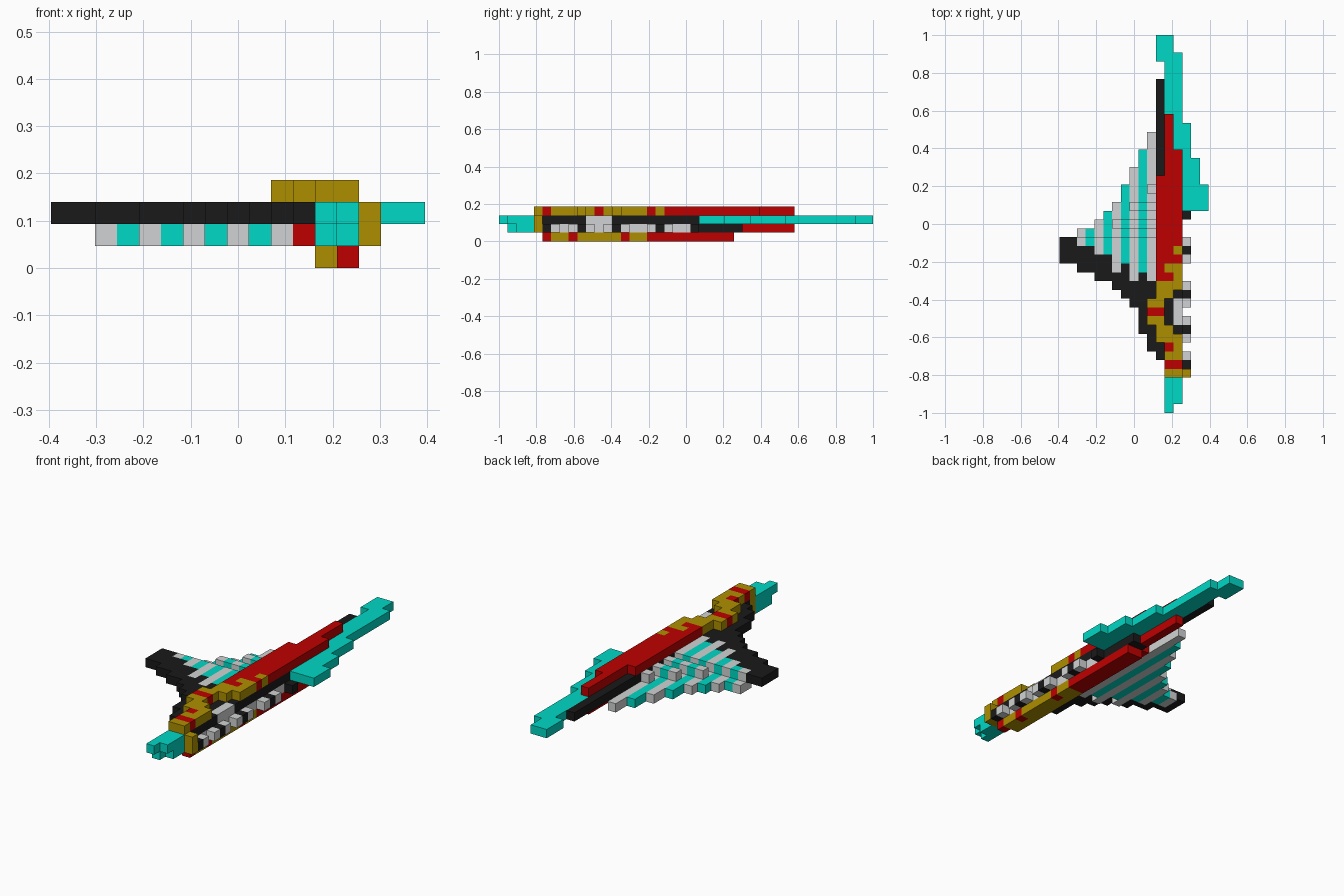
import bpy, bmesh
from mathutils import Vector

if "Cube" in bpy.data.objects:
    bpy.data.objects.remove(bpy.data.objects["Cube"], do_unlink=True)

U = 2 / 43          # block size: the model is 17 x 43 x 4 blocks
COLOURS = {
    "teal": (0.0, 0.69, 0.56), "gold": (0.42, 0.275, 0.0),
    "red": (0.52, 0.0, 0.0), "black": (0.01, 0.01, 0.01),
    "grey": (0.64, 0.65, 0.655),
}
mats = {}
for name, rgb in COLOURS.items():
    m = bpy.data.materials.new(name)
    m.use_nodes = True
    m.diffuse_color = (*rgb, 1)
    bsdf = m.node_tree.nodes["Principled BSDF"]
    bsdf.inputs["Base Color"].default_value = (*rgb, 1)
    bsdf.inputs["Roughness"].default_value = 0.8
    mats[name] = m

cells = {}          # (column, row, layer) -> (part, colour)


def fill(part, colour, cols, rows, layers):
    """Fill an inclusive range of blocks; later fills replace earlier ones."""
    for c in range(cols[0], cols[1] + 1):
        for r in range(rows[0], rows[1] + 1):
            for k in range(layers[0], layers[1] + 1):
                cells[c, r, k] = (part, colour)


# Dark core running through the middle
fill("core", "black", (11, 11), (6, 37), (2, 2))
fill("core", "black", (12, 13), (5, 22), (1, 2))
fill("core", "black", (12, 13), (23, 27), (1, 1))

# Side wing: black leading edge, first row and last row per column
lead = [(17, 19), (17, 19), (16, 18), (16, 18), (15, 17), (15, 17),
        (14, 15), (13, 16), (12, 14), (9, 15), (7, 14)]
for c, span in enumerate(lead):
    fill("wing_edge", "black", (c, c), span, (2, 2))

# Striped feathers: long lower layer, shorter upper layer with crosswise ribs
ribs = {21: 6, 23: 8, 25: 10}       # row -> outermost column
for i, end in enumerate([20, 20, 21, 22, 23, 25, 27, 29, 31]):
    c = i + 2
    start = lead[c][1] + 1
    colour = "teal" if c % 2 else "grey"
    fill("wing_feathers", colour, (c, c), (start, end), (1, 1))
    fill("wing_feathers", colour, (c, c), (start, 19), (2, 2))
    for row, outer in ribs.items():
        if c >= outer:
            fill("wing_feathers", colour, (c, c), (row, row), (2, 2))

# Lower red flank beside the feathers
fill("flank", "red", (11, 11), (15, 26), (1, 1))
fill("flank", "red", (12, 12), (28, 33), (1, 1))

# Tail blade and its side fin, (column, first row, last row)
for c, r0, r1 in [(11, 40, 42), (12, 23, 42), (13, 23, 40),
                  (14, 23, 32), (15, 23, 28), (16, 23, 25)]:
    fill("tail_blade", "teal", (c, c), (r0, r1), (2, 2))

# Stepped nose tip, (column, layer, first row)
for c, k, r0 in [(12, 2, 0), (13, 2, 1), (12, 1, 1), (13, 1, 2)]:
    fill("nose_tip", "teal", (c, c), (r0, 3), (k, k))

# Gold collar behind the nose
fill("collar", "gold", (12, 14), (4, 4), (1, 2))
fill("collar", "gold", (12, 13), (4, 4), (3, 3))

# Upper ridge: red rear
for c, end in [(11, 26), (12, 33), (13, 29)]:
    fill("upper_ridge", "red", (c, c), (15, end), (3, 3))
# Upper ridge: gold front winding around the side opening
for c0, c1, r0, r1 in [(11, 12, 13, 14), (13, 13, 14, 16), (12, 12, 16, 16),
                       (13, 13, 18, 18), (10, 11, 10, 12), (11, 12, 8, 9),
                       (12, 13, 6, 8)]:
    fill("upper_ridge", "gold", (c0, c1), (r0, r1), (3, 3))
# Red bands on the ridge
fill("upper_ridge", "red", (10, 11), (11, 11), (3, 3))
fill("upper_ridge", "red", (12, 12), (7, 7), (3, 3))
fill("upper_ridge", "red", (12, 13), (5, 5), (3, 3))

# Keel: gold front with red bands, red rear
fill("keel", "gold", (12, 13), (6, 16), (0, 0))
fill("keel", "red", (12, 13), (17, 26), (0, 0))
for r in (5, 8, 14):
    fill("keel", "red", (13, 13), (r, r), (0, 0))

# Grey machinery set in the side
fill("side_inlay", "grey", (13, 13), (10, 12), (1, 2))
for r0, r1 in [(6, 8), (14, 16), (19, 21)]:
    fill("side_inlay", "grey", (13, 13), (r0, r1), (1, 1))
for r in (6, 8, 10, 12, 14, 17, 19):
    fill("side_studs", "grey", (14, 14), (r, r), (1, 1))
for r in (5, 9, 13, 18, 22):
    fill("side_links", "black", (14, 14), (r, r), (1, 1))


def build(part):
    """Make one mesh from the exposed block faces of a part."""
    bm = bmesh.new()
    verts = {}
    own = [(p, v[1]) for p, v in cells.items() if v[0] == part]
    used = sorted({colour for _, colour in own})

    def vert(p):
        if p not in verts:
            verts[p] = bm.verts.new(Vector((p[0] - 8.5, p[1] - 21.5, p[2])) * U)
        return verts[p]

    for p, colour in own:
        for axis in range(3):
            for side in (0, 1):
                n = list(p)
                n[axis] += 2 * side - 1
                if tuple(n) in cells:
                    continue
                a, b = (axis + 1) % 3, (axis + 2) % 3
                loop = []
                for da, db in ((0, 0), (1, 0), (1, 1), (0, 1)):
                    q = list(p)
                    q[axis] += side
                    q[a] += da
                    q[b] += db
                    loop.append(vert(tuple(q)))
                face = bm.faces.new(loop if side else loop[::-1])
                face.material_index = used.index(colour)
    # Merge coplanar faces of one colour
    bmesh.ops.dissolve_limit(bm, angle_limit=0.01, verts=bm.verts[:],
                             edges=bm.edges[:], delimit={"MATERIAL"})
    mesh = bpy.data.meshes.new(part)
    bm.to_mesh(mesh)
    bm.free()
    for colour in used:
        mesh.materials.append(mats[colour])
    bpy.context.collection.objects.link(bpy.data.objects.new(part, mesh))


for part in sorted({v[0] for v in cells.values()}):
    build(part)
